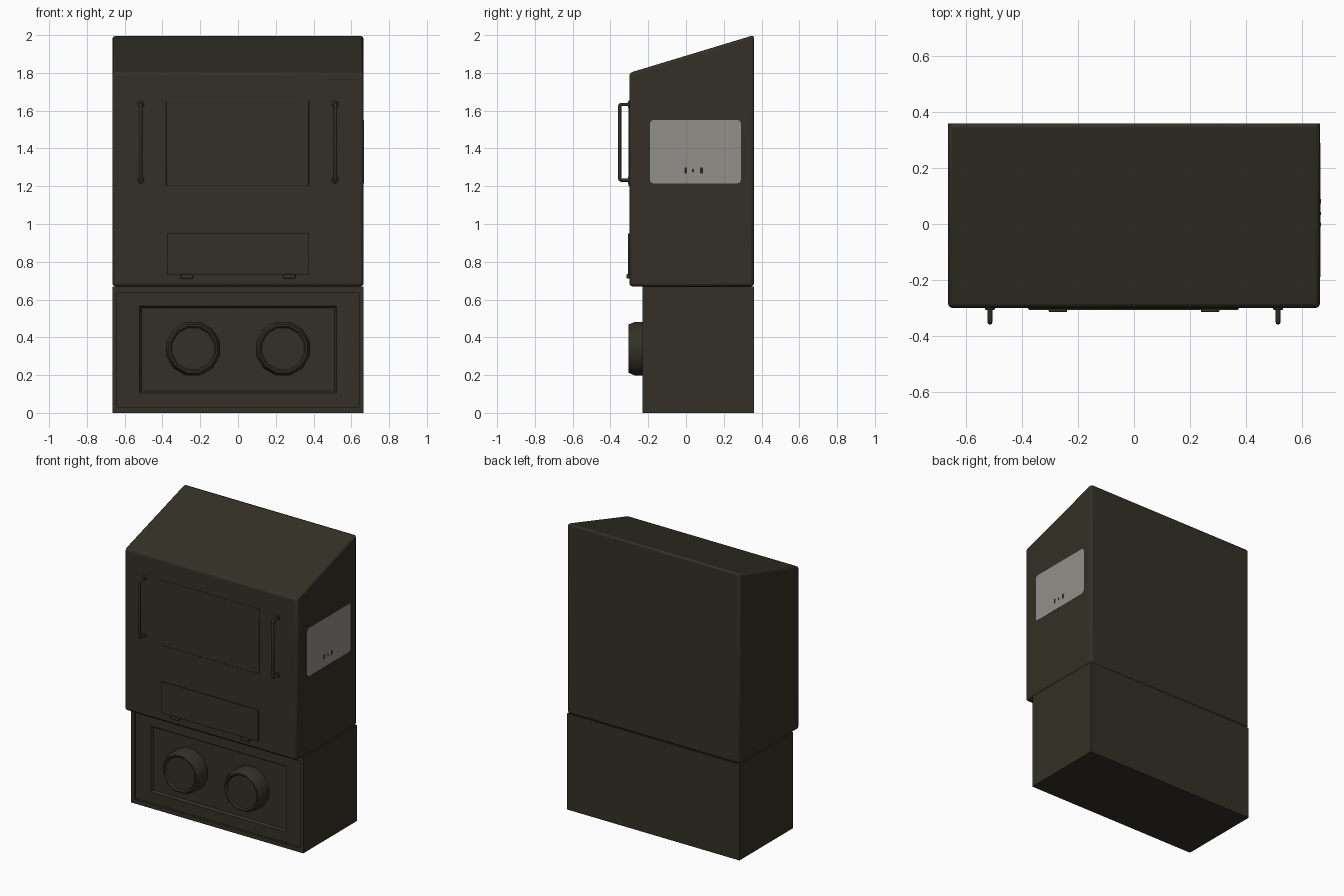
import bpy, bmesh, math
from mathutils import Matrix, Vector

if "Cube" in bpy.data.objects:
    bpy.data.objects.remove(bpy.data.objects["Cube"])


def material(name, rgb):
    m = bpy.data.materials.new(name)
    m.diffuse_color = (*rgb, 1)
    m.use_nodes = True
    m.node_tree.nodes["Principled BSDF"].inputs["Base Color"].default_value = m.diffuse_color
    return m


OLIVE = material("dark olive", (0.032, 0.030, 0.019))
GREY = material("label grey", (0.29, 0.28, 0.25))
DARK = material("label dark marks", (0.02, 0.02, 0.018))


def finish(name, bm, mat, bevel=0, segments=2, angle=30):
    bmesh.ops.recalc_face_normals(bm, faces=bm.faces)
    me = bpy.data.meshes.new(name)
    bm.to_mesh(me)
    bm.free()
    ob = bpy.data.objects.new(name, me)
    bpy.context.collection.objects.link(ob)
    me.materials.append(mat)
    if bevel:
        b = ob.modifiers.new("bevel", "BEVEL")
        b.width, b.segments = bevel, segments
    bpy.ops.object.select_all(action='DESELECT')
    ob.select_set(True)
    bpy.context.view_layer.objects.active = ob
    bpy.ops.object.shade_smooth_by_angle(angle=math.radians(angle))
    return ob


def box(name, x, y, z, mat, bevel=0, segments=2):
    bm = bmesh.new()
    bmesh.ops.create_cube(bm, size=1)
    for v in bm.verts:
        v.co = Vector((a[0] + (c + 0.5) * (a[1] - a[0]) for a, c in zip((x, y, z), v.co)))
    return finish(name, bm, mat, bevel, segments)


def loft(bm, loops):
    """Skin a list of equal-length point loops and cap both ends."""
    rings = [[bm.verts.new(p) for p in loop] for loop in loops]
    n = len(rings[0])
    for a, b in zip(rings, rings[1:]):
        for i in range(n):
            bm.faces.new((a[i], a[(i + 1) % n], b[(i + 1) % n], b[i]))
    bm.faces.new(rings[0])
    bm.faces.new(rings[-1])


# Upper housing: side profile with a sloped roof, extruded across x
profile = [(-0.30, 0.67), (0.36, 0.67), (0.36, 2.0), (-0.30, 1.80)]
bm = bmesh.new()
loft(bm, [[(x, y, z) for y, z in profile] for x in (-0.665, 0.665)])
finish("upper_housing", bm, OLIVE, 0.015)

# Lower cabinet: nested rectangles step the front face inwards
bm = bmesh.new()
steps = [(0.665, 0, 0.67, 0.36), (0.665, 0, 0.67, -0.23),
         (0.64, 0.03, 0.635, -0.23), (0.64, 0.03, 0.635, -0.215),
         (0.522, 0.105, 0.565, -0.215), (0.512, 0.115, 0.555, -0.20)]
loft(bm, [[(-x, y, a), (x, y, a), (x, y, b), (-x, y, b)] for x, a, b, y in steps])
finish("lower_cabinet", bm, OLIVE)

# Raised front panel and hinged flap
box("front_panel", (-0.38, 0.375), (-0.304, -0.29), (1.20, 1.655), OLIVE, 0.004)
box("flap", (-0.375, 0.372), (-0.308, -0.29), (0.73, 0.95), OLIVE)

for i, s in enumerate((-1, 1)):
    # Flap hinge
    box(f"hinge_{i}", (s * 0.272 - 0.033, s * 0.272 + 0.033), (-0.315, -0.295),
        (0.712, 0.734), OLIVE, 0.004)

    # Twelve-sided knob with a rim and a sunken face
    bm = bmesh.new()
    rings = [(0.147, -0.195), (0.147, -0.27), (0.132, -0.305),
             (0.122, -0.305), (0.114, -0.295)]
    loft(bm, [[(s * 0.238 + r * math.cos(math.tau * (k + 0.5) / 12), y,
                0.34 + r * math.sin(math.tau * (k + 0.5) / 12)) for k in range(12)]
              for r, y in rings])
    finish(f"knob_{i}", bm, OLIVE, angle=35)

    # Bent bar handle
    hx = s * 0.515
    path = [(-0.29, 1.232), (-0.343, 1.232), (-0.349, 1.235), (-0.351, 1.241),
            (-0.351, 1.624), (-0.349, 1.630), (-0.343, 1.633), (-0.29, 1.633)]
    cu = bpy.data.curves.new("handle", 'CURVE')
    cu.dimensions = '3D'
    cu.bevel_depth, cu.bevel_resolution = 0.009, 2
    sp = cu.splines.new('POLY')
    sp.points.add(len(path) - 1)
    for p, (y, z) in zip(sp.points, path):
        p.co = (hx, y, z, 1)
    ob = bpy.data.objects.new(f"handle_{i}", cu)
    bpy.context.collection.objects.link(ob)
    cu.materials.append(OLIVE)
    bpy.ops.object.select_all(action='DESELECT')
    ob.select_set(True)
    bpy.context.view_layer.objects.active = ob
    bpy.ops.object.convert(target='MESH')

    # Handle collars
    for j, z in enumerate((1.232, 1.633)):
        bm = bmesh.new()
        bmesh.ops.create_cone(bm, cap_ends=True, segments=12, radius1=0.02, radius2=0.016,
                              depth=0.012, matrix=Matrix.Translation((hx, -0.301, z))
                              @ Matrix.Rotation(math.pi / 2, 4, 'X'))
        finish(f"handle_collar_{i}_{j}", bm, OLIVE)

# Rounded label plate on the right side
bm = bmesh.new()
outline = []
for k in range(16):
    a = math.radians((k // 4) * 90 + (k % 4) * 30)
    cy, cz = ((1, 1), (-1, 1), (-1, -1), (1, -1))[k // 4]
    outline.append((0.05 + cy * 0.222 + 0.018 * math.cos(a),
                    1.383 + cz * 0.15 + 0.018 * math.sin(a)))
loft(bm, [[(x, y, z) for y, z in outline] for x in (0.66, 0.667)])
finish("side_label", bm, GREY)

# Small plain marks on the label
for i, (y, w, h) in enumerate(((-0.002, 0.014, 0.03), (0.038, 0.01, 0.018), (0.082, 0.016, 0.03))):
    box(f"label_mark_{i}", (0.664, 0.668), (y - w / 2, y + w / 2),
        (1.283 - h / 2, 1.283 + h / 2), DARK)
